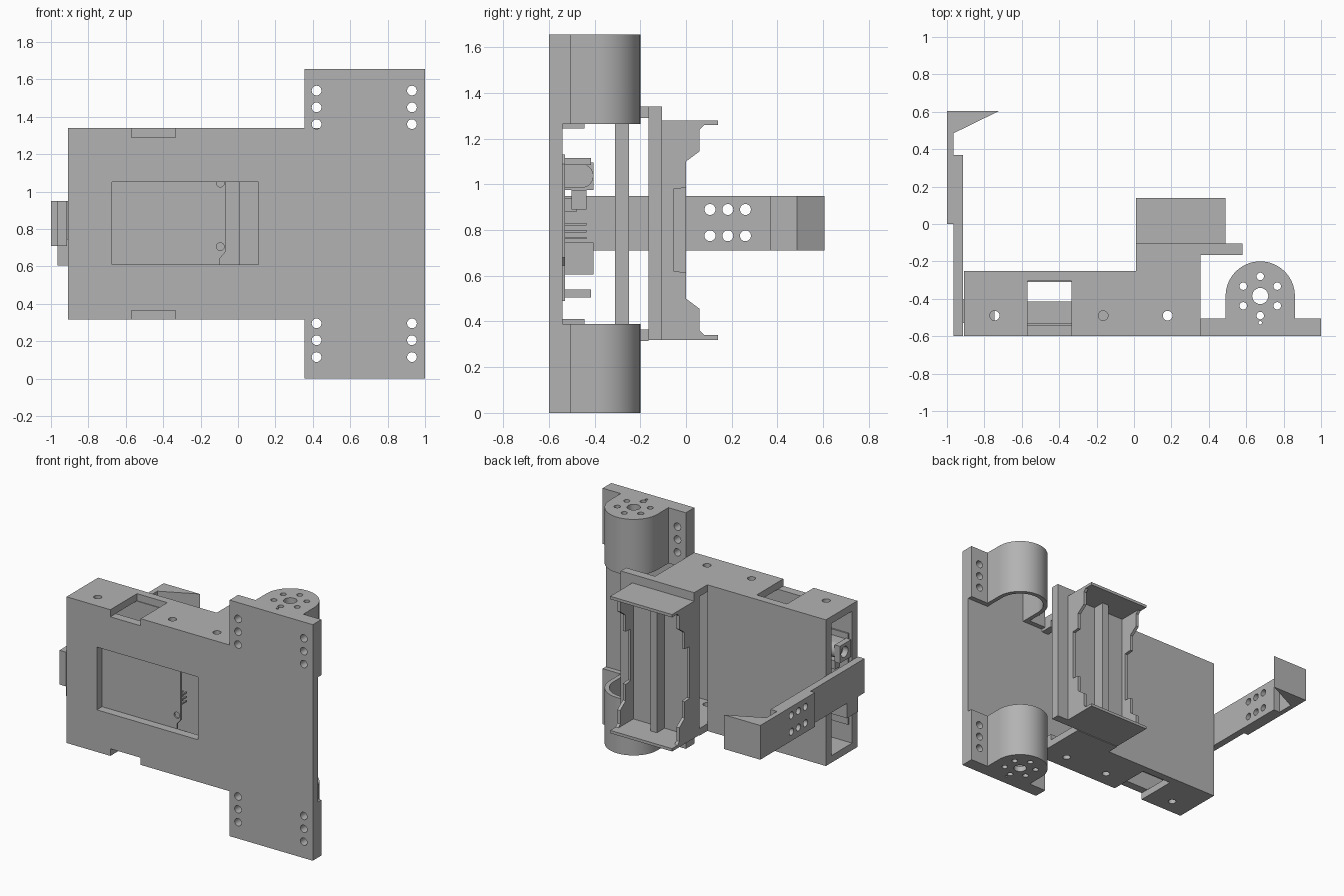
import bpy, bmesh
from math import cos, sin, pi
from mathutils import Vector

if "Cube" in bpy.data.objects:
    bpy.data.objects.remove(bpy.data.objects["Cube"], do_unlink=True)

grey = bpy.data.materials.new("plain_grey")
grey.use_nodes = True
grey.diffuse_color = (0.45, 0.45, 0.45, 1)
grey.node_tree.nodes["Principled BSDF"].inputs["Base Color"].default_value = (0.45, 0.45, 0.45, 1)

MID = 0.8275  # height of the mirror plane
PLACE = {"x": lambda u, v, w: Vector((w, u, v)),
         "y": lambda u, v, w: Vector((u, w, v)),
         "z": lambda u, v, w: Vector((u, v, w))}


def arc(cx, cy, r, start=0.0, end=2 * pi, n=24, closed=True):
    steps = n if closed else n - 1
    return [(cx + r * cos(start + (end - start) * i / steps),
             cy + r * sin(start + (end - start) * i / steps)) for i in range(n)]


def rect(u0, u1, v0, v1):
    return [(u0, v0), (u1, v0), (u1, v1), (u0, v1)]


def prism(name, axis, lo, hi, outline, holes=(), flip=False):
    """Extrude an outline with holes along an axis; flip mirrors it in height."""
    curve = bpy.data.curves.new(name, "CURVE")
    curve.dimensions = "2D"
    curve.fill_mode = "BOTH"
    curve.extrude = (hi - lo) / 2
    for loop in [outline, *holes]:
        spline = curve.splines.new("POLY")
        spline.points.add(len(loop) - 1)
        for point, (u, v) in zip(spline.points, loop):
            point.co = (u, v, 0, 1)
        spline.use_cyclic_u = True
    temp = bpy.data.objects.new(name + "_curve", curve)
    bpy.context.collection.objects.link(temp)
    bpy.context.view_layer.update()
    graph = bpy.context.evaluated_depsgraph_get()
    mesh = bpy.data.meshes.new_from_object(temp.evaluated_get(graph))
    bpy.data.objects.remove(temp, do_unlink=True)
    bpy.data.curves.remove(curve)

    bm = bmesh.new()
    bm.from_mesh(mesh)
    for v in bm.verts:
        v.co = PLACE[axis](v.co.x, v.co.y, v.co.z + (lo + hi) / 2)
        if flip:
            v.co.z = 2 * MID - v.co.z
    bmesh.ops.remove_doubles(bm, verts=bm.verts, dist=0.0001)
    bmesh.ops.recalc_face_normals(bm, faces=bm.faces)
    bm.to_mesh(mesh)
    bm.free()
    mesh.materials.clear()
    mesh.materials.append(grey)
    obj = bpy.data.objects.new(name, mesh)
    bpy.context.collection.objects.link(obj)
    bpy.ops.object.select_all(action="DESELECT")
    obj.select_set(True)
    bpy.context.view_layer.objects.active = obj
    bpy.ops.object.shade_smooth_by_angle(angle=0.6)
    return obj


def box(name, x0, x1, y0, y1, z0, z1, flip=False):
    return prism(name, "z", z0, z1, rect(x0, x1, y0, y1), flip=flip)


# Front plate with window, edge notches and screw holes
upper = [(1, 1.655), (0.355, 1.655), (0.355, 1.34), (-0.335, 1.34), (-0.335, 1.29),
         (-0.57, 1.29), (-0.57, 1.34), (-0.91, 1.34)]
lower = [(x, 2 * MID - z) for x, z in reversed(upper)]
screws = {x: [arc(x, z, 0.026) for z in (1.36, 1.45, 1.54)] for x in (0.42, 0.93)}
both = [[(x, z if s > 0 else 2 * MID - z) for x, z in hole]
        for s in (1, -1) for side in screws.values() for hole in side]
prism("front_plate", "y", -0.6, -0.54, upper + lower,
      [rect(-0.675, 0.11, 0.61, 1.05)] + both)

# Body back wall
box("body_back_wall", -0.91, 0.01, -0.31, -0.25, 0.365, 1.29)

arch_x, arch_y = 0.675, -0.385
for flip, side in ((False, "top"), (True, "bottom")):
    # Body end walls with a notch and three holes
    wall = [(-0.91, -0.54), (-0.57, -0.54), (-0.57, -0.305), (-0.335, -0.305),
            (-0.335, -0.54), (0.355, -0.54), (0.355, -0.165), (0.01, -0.165),
            (0.01, -0.25), (-0.91, -0.25)]
    prism(side + "_wall", "z", 1.29, 1.34, wall,
          [arc(x, -0.49, 0.026) for x in (-0.745, -0.165, 0.18)], flip)
    box(side + "_wall_lip", 0.3, 0.355, -0.54, -0.445, 1.245, 1.29, flip)

    # Motor mount: flanges, arched sleeve and drilled cap
    for x0, x1, key in ((0.355, 0.49, 0.42), (0.86, 1.0, 0.93)):
        prism(side + "_motor_flange", "y", -0.54, -0.505,
              rect(x0, x1, 1.265, 1.655), screws[key], flip)
    outer = [(0.86, -0.54)] + arc(arch_x, arch_y, 0.185, 0, pi, 40, False) + [(0.49, -0.54)]
    inner = [(0.83, -0.54)] + arc(arch_x, arch_y, 0.155, 0, pi, 40, False) + [(0.52, -0.54)]
    prism(side + "_motor_sleeve", "z", 1.265, 1.615, outer + inner[::-1], flip=flip)
    drill = [arc(arch_x, arch_y, 0.043)]
    drill += [arc(arch_x + 0.105 * cos(a * pi / 3 + pi / 6),
                  arch_y + 0.105 * sin(a * pi / 3 + pi / 6), 0.02, n=16) for a in range(6)]
    drill.append(arc(arch_x, -0.528, 0.009, n=12))
    prism(side + "_motor_cap", "z", 1.615, 1.655, outer, drill, flip)

# Battery holder on its rear plate
box("battery_plate", 0.01, 0.58, -0.165, -0.105, 0.32, 1.34)
box("battery_floor", 0.01, 0.49, -0.105, -0.085, 0.34, 1.26)
for z in (0.32, 1.26):
    box("battery_end", 0.01, 0.49, -0.105, 0.14, z, z + 0.02)
half = [(-0.105, 1.26), (0.08, 1.26), (0.06, 1.24), (0.06, 1.145), (0, 1.1),
        (0, 0.985), (-0.055, 0.98)]
profile = half + [(y, 1.6 - z) for y, z in reversed(half)]
for x in (0.01, 0.468):
    prism("battery_side", "x", x, x + 0.022, profile)
box("battery_divider", 0.225, 0.275, -0.085, 0, 0.34, 1.26)

# Side arm with mounting holes and wedge tip
grid = [arc(y, z, 0.024) for y in (0.105, 0.183, 0.26) for z in (0.775, 0.89)]
prism("arm_inner_bar", "x", -0.965, -0.915, rect(-0.6, 0.37, 0.71, 0.95), grid)
prism("arm_outer_bar", "x", -1.0, -0.965, rect(0, 0.605, 0.71, 0.95), grid)
prism("arm_wedge", "z", 0.71, 0.95, [(-0.965, 0.485), (-0.72, 0.605), (-0.965, 0.605)])

# Circuit board with its components
board = [(-0.885, 0.49), (-0.095, 0.49), (-0.095, 0.645), (-0.065, 0.68),
         (-0.065, 1.09), (-0.095, 1.13), (-0.885, 1.13)]
prism("circuit_board", "y", -0.542, -0.53, board,
      [arc(-0.095, z, 0.021) for z in (0.705, 1.045)])
box("header_strip", -0.66, -0.11, -0.53, -0.415, 1.085, 1.115)
box("header_strip", -0.54, -0.11, -0.53, -0.415, 0.505, 0.54)
box("data_socket", -0.965, -0.76, -0.53, -0.405, 0.605, 0.745)
jack = [(-0.53, 0.985)] + arc(-0.457, 1.037, 0.052, -pi / 2, pi / 2, 16, False) + [(-0.53, 1.089)]
prism("power_jack", "x", -0.87, -0.745, jack)
prism("power_jack_mouth", "x", -0.91, -0.87, rect(-0.53, -0.405, 0.975, 1.095),
      [arc(-0.457, 1.037, 0.038)])
box("main_chip", -0.55, -0.14, -0.5, -0.435, 0.89, 0.975)
box("reset_button", -0.82, -0.76, -0.53, -0.48, 0.88, 0.94)
for x in (-0.13, -0.1):
    for z in (0.765, 0.795, 0.825):
        box("board_pin", x, x + 0.01, -0.53, -0.435, z - 0.005, z + 0.005)
